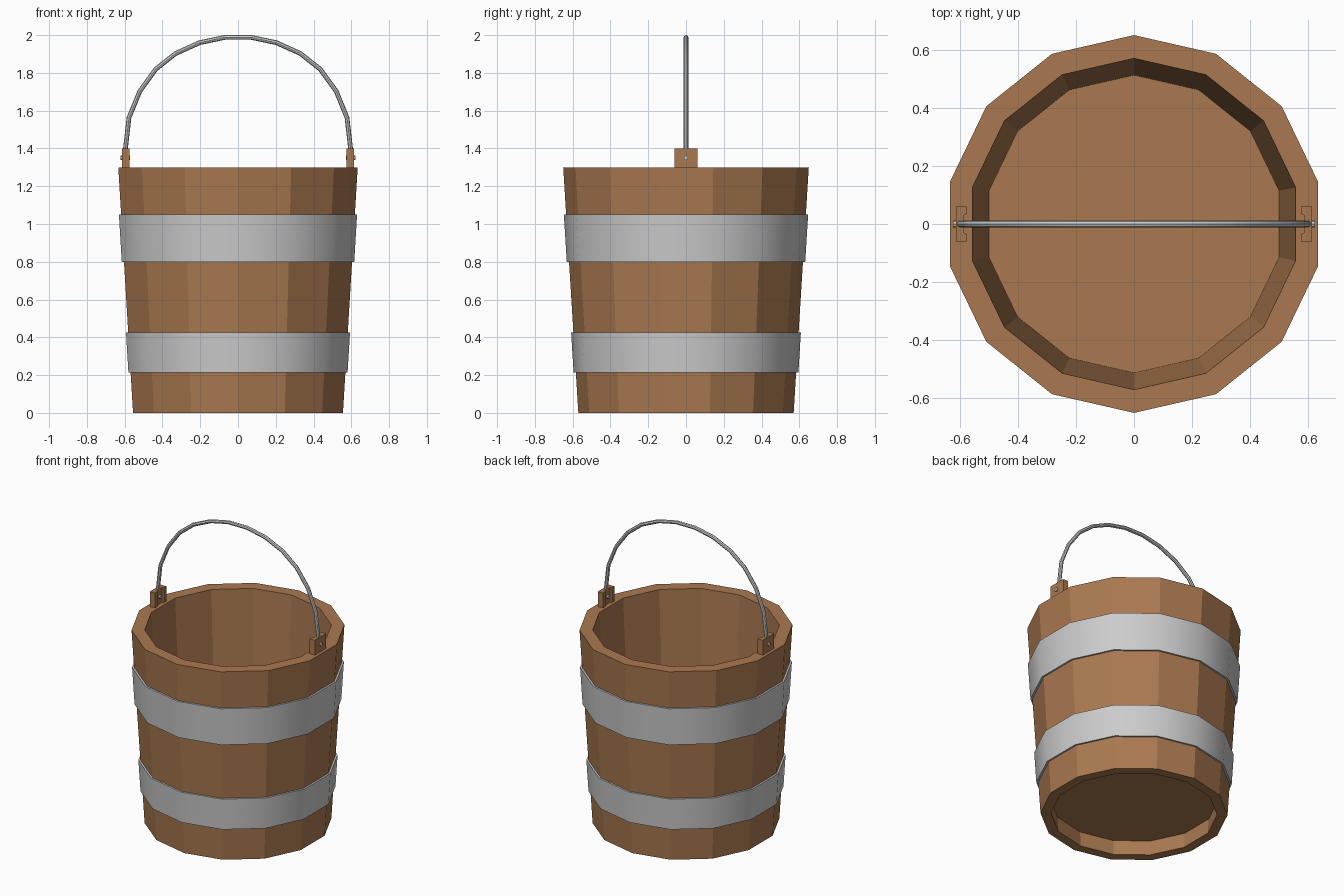
import bpy, bmesh, math
from mathutils import Vector

if "Cube" in bpy.data.objects:
    bpy.data.objects.remove(bpy.data.objects["Cube"])

SIDES = 14

def material(name, color):
    m = bpy.data.materials.new(name)
    m.diffuse_color = color
    m.use_nodes = True
    m.node_tree.nodes["Principled BSDF"].inputs["Base Color"].default_value = m.diffuse_color
    return m

wood = material("wood", (0.40, 0.19, 0.08, 1))

def make(name, bm, mat=None, smooth=False):
    bmesh.ops.recalc_face_normals(bm, faces=bm.faces[:])
    me = bpy.data.meshes.new(name)
    bm.to_mesh(me)
    bm.free()
    ob = bpy.data.objects.new(name, me)
    bpy.context.collection.objects.link(ob)
    if mat:
        me.materials.append(mat)
    if smooth:
        bpy.ops.object.select_all(action='DESELECT')
        ob.select_set(True)
        bpy.context.view_layer.objects.active = ob
        bpy.ops.object.shade_smooth_by_angle(angle=math.radians(40))
    return ob

def lathe(name, profile, mat=None, smooth=False):
    """Revolve a closed (radius, z) profile into a 14-sided ring, corner on +y."""
    bm = bmesh.new()
    rings = []
    for i in range(SIDES):
        a = math.tau * i / SIDES
        rings.append([bm.verts.new((r * math.sin(a), r * math.cos(a), z)) for r, z in profile])
    n = len(profile)
    for i in range(SIDES):
        p, q = rings[i], rings[(i + 1) % SIDES]
        for j in range(n):
            k = (j + 1) % n
            bm.faces.new((p[j], q[j], q[k], p[k]))
    return make(name, bm, mat, smooth)

def outer(z):
    return 0.57 + 0.08 * z / 1.3

def inner(z):
    return 0.506 + 0.064 * z / 1.3

# Tapered wooden wall
lathe("bucket_wall", [(outer(0), 0), (outer(1.3), 1.3), (inner(1.3), 1.3), (inner(0), 0)], wood)

# Recessed floor
bm = bmesh.new()
rim = [[bm.verts.new((inner(z) * math.sin(math.tau * i / SIDES),
                      inner(z) * math.cos(math.tau * i / SIDES), z)) for i in range(SIDES)]
       for z in (0.10, 0.13)]
for ring in rim:
    bm.faces.new(ring)
make("bucket_floor", bm, wood)

# Metal hoops
for name, z0, z1 in (("lower_hoop", 0.215, 0.425), ("upper_hoop", 0.80, 1.05)):
    lathe(name, [(outer(z0) + 0.012, z0), (outer(z1) + 0.012, z1),
                 (outer(z1) - 0.005, z1), (outer(z0) - 0.005, z0)], smooth=True)

for side, s in (("left", -1), ("right", 1)):
    # Handle lug with a vertical groove on its inner face
    plan = [(0.613, -0.06), (0.613, 0.06), (0.575, 0.06), (0.575, 0.035),
            (0.585, 0.03), (0.585, -0.03), (0.575, -0.035), (0.575, -0.06)]
    bm = bmesh.new()
    face = bm.faces.new([bm.verts.new((s * x, y, 1.295)) for x, y in plan])
    top = bmesh.ops.extrude_face_region(bm, geom=[face])["geom"]
    bmesh.ops.translate(bm, vec=(0, 0, 0.105),
                        verts=[v for v in top if isinstance(v, bmesh.types.BMVert)])
    make(side + "_lug", bm, wood)

    # Rivet through the lug
    bpy.ops.mesh.primitive_cylinder_add(vertices=8, radius=0.012, depth=0.05,
                                        location=(s * 0.597, 0, 1.35),
                                        rotation=(0, math.pi / 2, 0))
    bpy.context.object.name = side + "_rivet"

# Arched metal handle: half path mirrored, swept with an octagonal section
half = [(0.07, 1.988), (0.203, 1.96), (0.33, 1.903), (0.435, 1.82),
        (0.52, 1.703), (0.577, 1.563), (0.597, 1.39), (0.597, 1.34)]
path = [Vector((-x, 0, z)) for x, z in reversed(half)] + [Vector((x, 0, z)) for x, z in half]
bm = bmesh.new()
rings = []
for i, p in enumerate(path):
    t = (path[min(i + 1, len(path) - 1)] - path[max(i - 1, 0)]).normalized()
    nrm = Vector((-t.z, 0, t.x))
    rings.append([bm.verts.new(p + 0.0125 * (nrm * math.cos(a) + Vector((0, math.sin(a), 0))))
                  for a in (math.tau * k / 8 for k in range(8))])
for p, q in zip(rings, rings[1:]):
    for k in range(8):
        bm.faces.new((p[k], p[(k + 1) % 8], q[(k + 1) % 8], q[k]))
bm.faces.new(rings[0])
bm.faces.new(rings[-1])
make("handle", bm, smooth=True)
